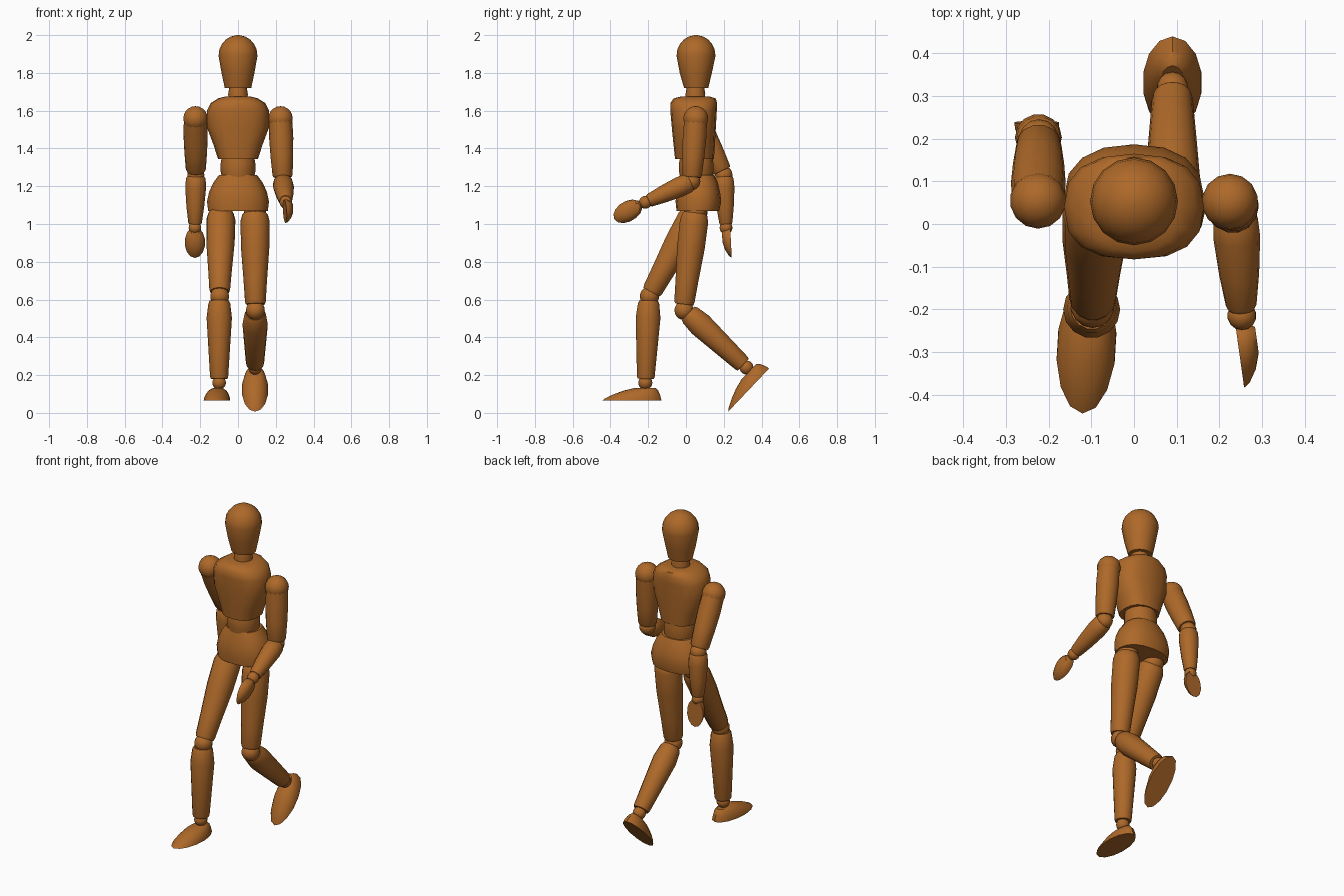
import bpy, bmesh, math
from mathutils import Vector as V

wood = bpy.data.materials.new("warm wood")
wood.diffuse_color = (0.42, 0.14, 0.022, 1)
parts = []


def finish(name, bm):
    bmesh.ops.recalc_face_normals(bm, faces=bm.faces)
    me = bpy.data.meshes.new(name)
    bm.to_mesh(me)
    bm.free()
    me.materials.append(wood)
    ob = bpy.data.objects.new(name, me)
    bpy.context.collection.objects.link(ob)
    parts.append(ob)
    return ob


def loft(name, o, u, n, rings, seg=16, power=2.0):
    """Rings (height along n, start along u, end along u, half width), capped."""
    o, u, n = V(o), V(u).normalized(), V(n).normalized()
    w = n.cross(u)
    bm = bmesh.new()
    loops = []
    for h, a, b, hw in rings:
        loop = []
        for i in range(seg):
            t = 2 * math.pi * i / seg
            c, s = [math.copysign(abs(f) ** (2 / power), f) for f in (math.cos(t), math.sin(t))]
            loop.append(bm.verts.new(o + n * h + u * ((a + b) / 2 + c * (b - a) / 2) + w * hw * s))
        loops.append(loop)
    for lo, hi in zip(loops, loops[1:]):
        for i in range(seg):
            j = (i + 1) % seg
            bm.faces.new((lo[i], lo[j], hi[j], hi[i]))
    bm.faces.new(loops[0])
    bm.faces.new(loops[-1])
    return finish(name, bm)


def limb(name, p, q, profile):
    """Round tapered segment; profile is (fraction of length, radius)."""
    d = V(q) - V(p)
    u = V((1, 0, 0))
    u = u - d * (u.dot(d) / d.length_squared)
    return loft(name, p, u, d, [(t * d.length, -r, r, r) for t, r in profile], 14)


def ball(name, c, r):
    bm = bmesh.new()
    bmesh.ops.create_uvsphere(bm, u_segments=14, v_segments=10, radius=r)
    bmesh.ops.translate(bm, verts=bm.verts, vec=V(c))
    return finish(name, bm)


Y, Z = (0, 1, 0), (0, 0, 1)

# Head: tapered jaw with a domed crown
head = [(1.72, -0.01, 0.118, 0.07), (1.80, -0.033, 0.137, 0.087), (1.89, -0.05, 0.156, 0.103)]
for k in range(1, 6):
    a = math.radians(17 * k)
    r = 0.103 * math.cos(a)
    head.append((1.893 + 0.107 * math.sin(a), 0.053 - r, 0.053 + r, r))
loft("head", (0, 0, 0), Y, Z, head)
loft("neck", (0, 0, 0), Y, Z, [(1.64, 0.0, 0.1, 0.05), (1.69, -0.002, 0.102, 0.052),
                               (1.73, 0.005, 0.095, 0.045)])

# Torso
loft("chest", (0, 0, 0), Y, Z, [
    (1.345, -0.058, 0.148, 0.106), (1.42, -0.066, 0.153, 0.13), (1.51, -0.075, 0.158, 0.164),
    (1.60, -0.083, 0.163, 0.164), (1.64, -0.083, 0.165, 0.145), (1.665, -0.065, 0.157, 0.105),
    (1.674, -0.03, 0.13, 0.07)], 16, 2.5)
loft("waist", (0, 0, 0), Y, Z, [(1.24, -0.03, 0.14, 0.085), (1.28, -0.037, 0.145, 0.092),
                                (1.32, -0.037, 0.145, 0.092), (1.36, -0.03, 0.14, 0.085)])
loft("pelvis", (0, 0, 0), Y, Z, [
    (1.068, -0.05, 0.175, 0.158), (1.12, -0.055, 0.187, 0.164), (1.17, -0.05, 0.18, 0.153),
    (1.22, -0.04, 0.168, 0.13), (1.26, -0.028, 0.15, 0.1)], 16, 2.3)

# Legs: hip, thigh end, knee, shin start, shin end, ankle, then foot heel and pitch
legs = {
    "front": [(-0.09, 0.055, 1.075), (-0.097, -0.182, 0.64), (-0.097, -0.193, 0.617),
              (-0.099, -0.197, 0.595), (-0.1, -0.213, 0.18), (-0.1, -0.215, 0.16),
              (-0.102, -0.13, 0.065), 0],
    "rear": [(0.09, 0.05, 1.075), (0.092, -0.01, 0.575), (0.092, -0.01, 0.543),
             (0.091, 0.012, 0.527), (0.09, 0.303, 0.255), (0.09, 0.32, 0.24),
             (0.09, 0.44, 0.235), 46.5],
}
thigh = [(0, 0.045), (0.05, 0.068), (0.12, 0.077), (0.4, 0.075), (0.75, 0.062), (0.97, 0.055), (1, 0.05)]
shin = [(0, 0.05), (0.04, 0.058), (0.22, 0.067), (0.5, 0.06), (0.97, 0.048), (1, 0.044)]
sole = [(0, 0, 0.315, 0.07), (0.012, 0.002, 0.298, 0.069), (0.035, 0.009, 0.25, 0.06),
        (0.053, 0.017, 0.2, 0.047), (0.066, 0.03, 0.145, 0.028)]
for side, (hip, t1, knee, s0, s1, ankle, heel, pitch) in legs.items():
    ball(side + "_hip", V(hip) - V((0, 0, 0.01)), 0.06)
    limb(side + "_thigh", hip, t1, thigh)
    ball(side + "_knee", knee, 0.051)
    limb(side + "_shin", s0, s1, shin)
    ball(side + "_ankle", ankle, 0.037)
    c, s = math.cos(math.radians(pitch)), math.sin(math.radians(pitch))
    yaw = -0.06 if side == "front" else 0
    loft(side + "_foot", heel, (yaw, -c, -s), (0, -s, c), sole, 14)

# Arms: shoulder, elbow, wrist, palm start, finger direction, back-of-hand direction
arms = {
    "forward": [(0.225, 0.052, 1.558), (0.237, 0.03, 1.225), (0.253, -0.215, 1.115),
                (0.238, -0.238, 1.108), (0.12, -0.86, -0.5), (1, 0.14, 0)],
    "back": [(-0.225, 0.055, 1.558), (-0.223, 0.2, 1.26), (-0.228, 0.212, 0.98),
             (-0.228, 0.234, 0.985), (0, 0.05, -1), (0, -1, -0.05)],
}
upper = [(0.05, 0.062), (0.3, 0.064), (0.6, 0.06), (0.9, 0.053), (0.93, 0.048)]
fore = [(0.03, 0.045), (0.07, 0.052), (0.25, 0.055), (0.6, 0.047), (0.9, 0.036), (0.93, 0.032)]
hand = [(0, 0, 0.165, 0.054), (0.015, 0.0, 0.152, 0.052), (0.033, 0.005, 0.12, 0.042),
        (0.045, 0.015, 0.08, 0.024)]
for side, (shoulder, elbow, wrist, palm, finger, back) in arms.items():
    ball(side + "_shoulder", shoulder, 0.066)
    limb(side + "_upper_arm", shoulder, elbow, upper)
    ball(side + "_elbow", elbow, 0.046)
    limb(side + "_forearm", elbow, wrist, fore)
    ball(side + "_wrist", wrist, 0.034)
    loft(side + "_hand", palm, finger, back, hand, 14)

# Smooth curved surfaces, keep cap edges sharp
for ob in parts:
    ob.select_set(True)
bpy.context.view_layer.objects.active = parts[0]
bpy.ops.object.shade_smooth_by_angle(angle=math.radians(40))
